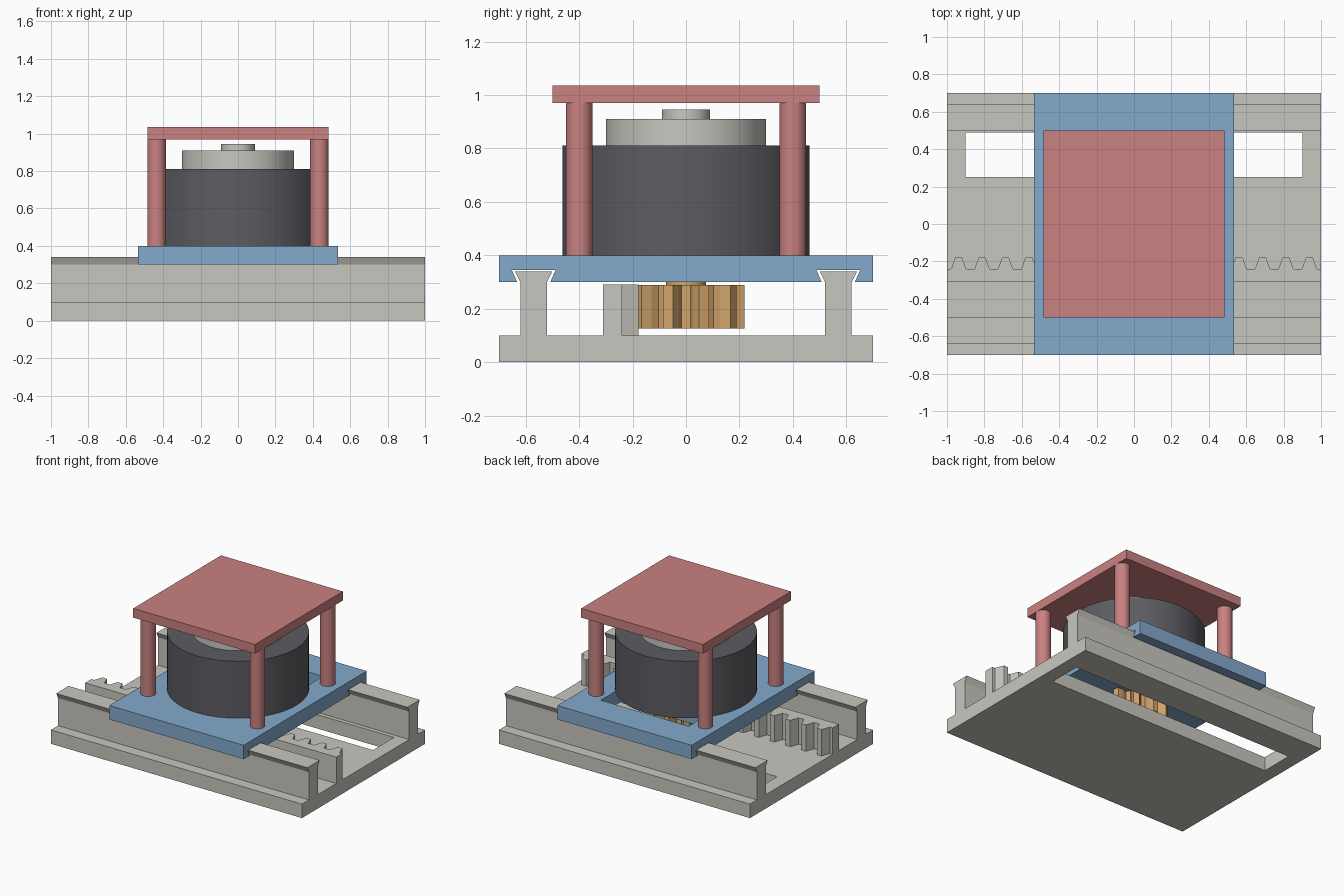
import bpy, bmesh, math
from mathutils import Vector

if "Cube" in bpy.data.objects:
    bpy.data.objects.remove(bpy.data.objects["Cube"])


def material(name, rgb):
    m = bpy.data.materials.new(name)
    m.diffuse_color = (*rgb, 1)
    m.use_nodes = True
    m.node_tree.nodes["Principled BSDF"].inputs["Base Color"].default_value = m.diffuse_color
    return m


GREY = material("warm grey", (0.58, 0.565, 0.52))
BLUE = material("soft blue", (0.23, 0.40, 0.60))
RED = material("soft red", (0.59, 0.22, 0.22))
DARK = material("dark grey", (0.107, 0.107, 0.122))
GOLD = material("brass", (0.64, 0.37, 0.145))


def prism(name, outline, place, sweep, mat):
    """Extrude a flat outline, mapped into space by place(u, v), along sweep."""
    bm = bmesh.new()
    face = bm.faces.new([bm.verts.new(place(u, v)) for u, v in outline])
    ext = bmesh.ops.extrude_face_region(bm, geom=[face])
    moved = [g for g in ext["geom"] if isinstance(g, bmesh.types.BMVert)]
    bmesh.ops.translate(bm, verts=moved, vec=Vector(sweep))
    bmesh.ops.recalc_face_normals(bm, faces=bm.faces)
    me = bpy.data.meshes.new(name)
    bm.to_mesh(me)
    bm.free()
    ob = bpy.data.objects.new(name, me)
    bpy.context.collection.objects.link(ob)
    me.materials.append(mat)
    return ob


def along_x(name, outline, half, mat):
    return prism(name, outline, lambda y, z: (-half, y, z), (2 * half, 0, 0), mat)


def upright(name, outline, z0, z1, mat):
    return prism(name, outline, lambda x, y: (x, y, z0), (0, 0, z1 - z0), mat)


def rect(x0, x1, y0, y1):
    return [(x0, y0), (x1, y0), (x1, y1), (x0, y1)]


def cylinder(name, r, z0, z1, mat, x=0, y=0, sides=64):
    bpy.ops.mesh.primitive_cylinder_add(vertices=sides, radius=r, depth=z1 - z0,
                                        location=(x, y, (z0 + z1) / 2))
    ob = bpy.context.object
    ob.name = name
    ob.data.materials.append(mat)
    bpy.ops.object.shade_smooth_by_angle(angle=math.radians(30))
    return ob


def cut(target, name, outline, z0, z1):
    cutter = upright(name, outline, z0, z1, target.data.materials[0])
    cutter.hide_render = True
    cutter.hide_viewport = True
    cutter.display_type = 'WIRE'
    mod = target.modifiers.new(name, 'BOOLEAN')
    mod.operation = 'DIFFERENCE'
    mod.solver = 'EXACT'
    mod.object = cutter


def mirrored(half):
    """Complete a right-hand half outline with its mirror image."""
    return half + [(-y, z) for y, z in reversed(half)]


# Base plate with two dovetail rails, and a long through slot
base = along_x("base_with_rails", mirrored([
    (0.70, 0), (0.70, 0.10), (0.62, 0.10), (0.62, 0.30), (0.64, 0.34),
    (0.50, 0.34), (0.52, 0.30), (0.52, 0.10)]), 1.0, GREY)
cut(base, "base_slot_cutter", rect(-0.9, 0.9, 0.25, 0.49), -0.1, 0.2)

# Toothed rack
TEETH = 16
PITCH = 2 / TEETH
outline = [(1, -0.31), (-1, -0.31), (-1, -0.24)]
for i in range(TEETH):
    c = -1 + (i + 0.5) * PITCH
    outline += [(c - 0.04, -0.24), (c - 0.018, -0.178),
                (c + 0.018, -0.178), (c + 0.04, -0.24)]
outline.append((1, -0.24))
upright("rack", outline, 0.09, 0.29, GREY)

# Pinion gear: a tooth gap faces the rack tooth side
N = 10
gear = []
for i in range(N):
    a = -math.pi / 2 + 2 * math.pi * i / N
    for da, r in ((-0.21, 0.155), (-0.17, 0.185), (-0.09, 0.22),
                  (0.09, 0.22), (0.17, 0.185), (0.21, 0.155)):
        gear.append((r * math.cos(a + da), r * math.sin(a + da)))
upright("pinion_gear", gear, 0.125, 0.288, GOLD)
cylinder("pinion_hub", 0.075, 0.28, 0.40, GOLD)

# Carriage with dovetail grooves and an opening beside the motor
carriage = along_x("carriage", mirrored([
    (0.70, 0.30), (0.70, 0.40)][::-1] + [
    (0.632, 0.30), (0.652, 0.345), (0.488, 0.345), (0.508, 0.30)]), 0.535, BLUE)
cut(carriage, "carriage_opening_cutter", rect(-0.35, 0.35, 0.25, 0.47), 0.2, 0.5)

# Motor body, rotor disc and shaft cap
cylinder("motor_body", 0.463, 0.40, 0.81, DARK, sides=80)
cylinder("rotor_disc", 0.30, 0.81, 0.91, GREY)
cylinder("shaft_cap", 0.09, 0.91, 0.945, GREY)

# Four posts carrying the top plate
for sx in (-1, 1):
    for sy in (-1, 1):
        cylinder("post", 0.05, 0.40, 0.975, RED, 0.435 * sx, 0.40 * sy, 32)
upright("top_plate", rect(-0.485, 0.485, -0.5, 0.5), 0.97, 1.036, RED)
